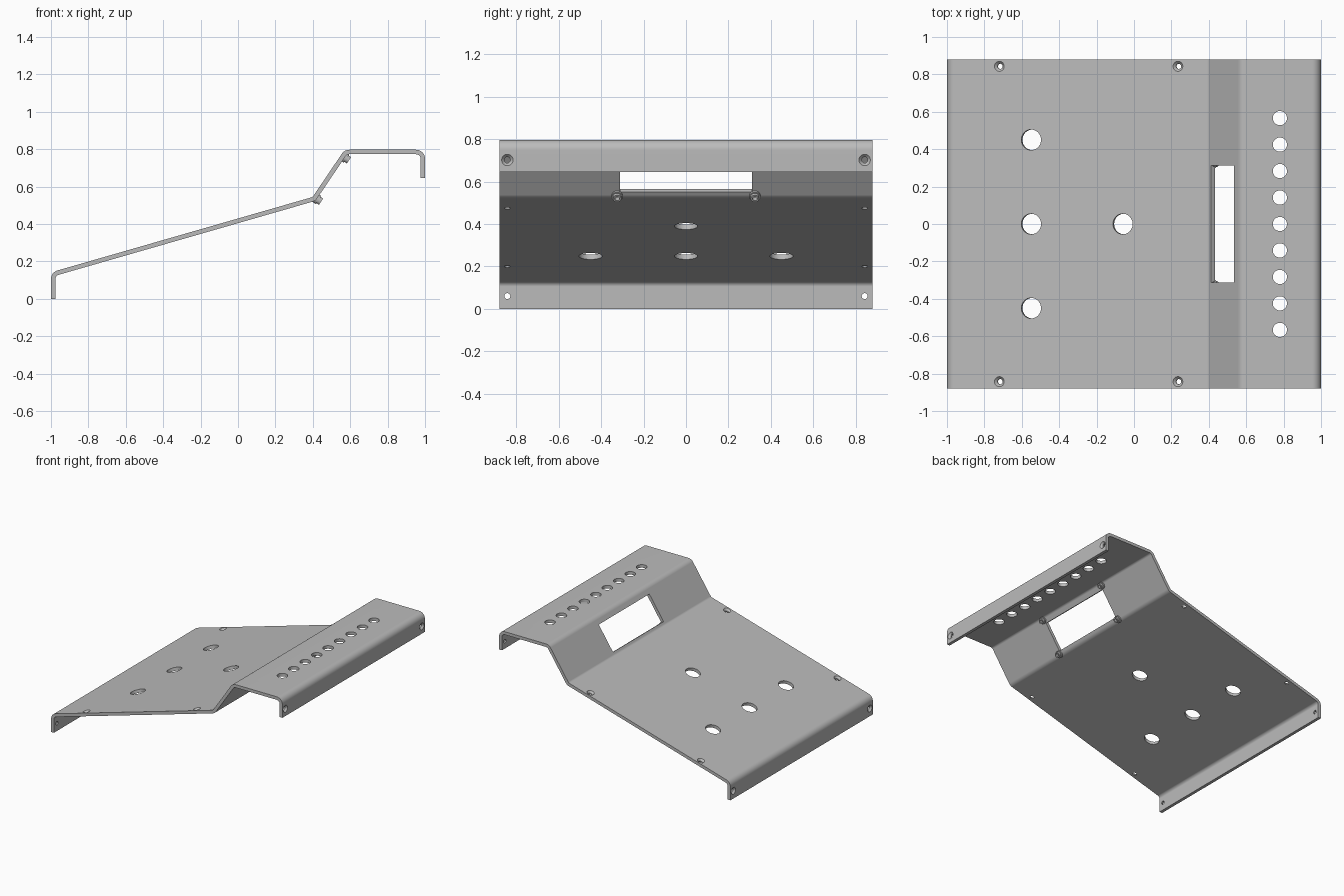
import bpy, bmesh, math
from mathutils import Vector, Matrix

cube = bpy.data.objects.get("Cube")
if cube:
    bpy.data.objects.remove(cube, do_unlink=True)

THICK, HALF_WIDTH, BEND = 0.024, 0.88, 0.036

metal = bpy.data.materials.new("grey_metal")
metal.use_nodes = True
GREY = (0.5, 0.5, 0.5, 1)
metal.diffuse_color = GREY
metal.node_tree.nodes["Principled BSDF"].inputs["Base Color"].default_value = GREY


def make_object(name, bm):
    bmesh.ops.recalc_face_normals(bm, faces=bm.faces)
    mesh = bpy.data.meshes.new(name)
    bm.to_mesh(mesh)
    bm.free()
    mesh.materials.append(metal)
    obj = bpy.data.objects.new(name, mesh)
    bpy.context.collection.objects.link(obj)
    return obj


def smooth(obj):
    bpy.ops.object.select_all(action='DESELECT')
    obj.select_set(True)
    bpy.context.view_layer.objects.active = obj
    bpy.ops.object.shade_smooth_by_angle(angle=math.radians(30))


def lathe(bm, origin, axis, profile, sides=32):
    """Closed turned solid: profile is (radius, height along axis) pairs."""
    rot = Vector(axis).to_track_quat('Z', 'Y')
    rings = []
    for r, h in profile:
        rings.append([bm.verts.new(Vector(origin) + rot @ Vector((
            r * math.cos(2 * math.pi * i / sides),
            r * math.sin(2 * math.pi * i / sides), h))) for i in range(sides)])
    for a, b in zip(rings, rings[1:]):
        for i in range(sides):
            j = (i + 1) % sides
            bm.faces.new((a[i], a[j], b[j], b[i]))
    bm.faces.new(rings[0][::-1])
    bm.faces.new(rings[-1])


# Sheet centre line, as (x, z) corners
corners = [Vector(c) for c in ((-0.988, 0), (-0.988, 0.1325), (0.4065, 0.534),
                               (0.576, 0.785), (0.988, 0.785), (0.988, 0.645))]


def left_normal(d):
    return Vector((-d.y, d.x))


# Round each bend and offset to both faces of the sheet
outer, inner = [], []


def add_point(p, n):
    outer.append(p + n * THICK / 2)
    inner.append(p - n * THICK / 2)


dirs = [(b - a).normalized() for a, b in zip(corners, corners[1:])]
add_point(corners[0], left_normal(dirs[0]))
for corner, d0, d1 in zip(corners[1:], dirs, dirs[1:]):
    turn = math.atan2(d0.x * d1.y - d0.y * d1.x, d0.dot(d1))
    side = math.copysign(1, turn)
    start = corner - d0 * BEND * math.tan(abs(turn) / 2)
    centre = start + left_normal(d0) * side * BEND
    steps = 8
    for k in range(steps + 1):
        n = Matrix.Rotation(turn * k / steps, 2) @ left_normal(d0)
        add_point(centre - n * side * BEND, n)
add_point(corners[-1], left_normal(dirs[-1]))

# Bent panel
bm = bmesh.new()
outline = outer + inner[::-1]
cap = bm.faces.new([bm.verts.new((p.x, -HALF_WIDTH, p.y)) for p in outline])
ext = bmesh.ops.extrude_face_region(bm, geom=[cap], use_keep_orig=True)
bmesh.ops.translate(bm, vec=(0, 2 * HALF_WIDTH, 0),
                    verts=[v for v in ext["geom"] if isinstance(v, bmesh.types.BMVert)])
panel = make_object("bent_panel", bm)

# Cutters for all openings
slope, riser = dirs[1], dirs[2]
slope_up = Vector((-slope.y, 0, slope.x))
riser_up = Vector((-riser.y, 0, riser.x))
riser_along = Vector((riser.x, 0, riser.y))


def on_slope(x, y):
    z = corners[1].y + (x - corners[1].x) * slope.y / slope.x
    return Vector((x, y, z + THICK / 2 / slope.x))


def through(r):
    return [(r, 0.05), (r, -0.08)]


COUNTERSINK = [(0.027, 0.03), (0.027, 0), (0.014, -0.014), (0.014, -0.06)]

bm = bmesh.new()
for x, y in ((-0.55, -0.45), (-0.55, 0), (-0.55, 0.45), (-0.06, 0)):
    lathe(bm, on_slope(x, y), slope_up, through(0.055))
for i in range(-4, 5):
    lathe(bm, (0.78, i * 0.1415, 0.797), (0, 0, 1), through(0.038))
for y in (-0.843, 0.843):
    for x in (-0.72, 0.235):
        lathe(bm, on_slope(x, y), slope_up, COUNTERSINK)
    lathe(bm, (-1, y, 0.06), (-1, 0, 0), COUNTERSINK)
    lathe(bm, (1, y, 0.702), (1, 0, 0), COUNTERSINK)

# Window cutter in the riser
sill = Vector((0.412, 0, 0.565))
frame = Matrix((riser_along, Vector((0, 1, 0)), riser_up)).transposed().to_4x4()
bmesh.ops.create_cube(bm, size=1, matrix=Matrix.Translation(sill + riser_along * 0.11)
                      @ frame @ Matrix.Diagonal((0.22, 0.625, 0.1, 1)))
cutter = make_object("opening_cutter", bm)
cutter.hide_render = True

cut = panel.modifiers.new("openings", 'BOOLEAN')
cut.operation = 'DIFFERENCE'
cut.solver = 'EXACT'
cut.object = cutter
bpy.ops.object.select_all(action='DESELECT')
panel.select_set(True)
bpy.context.view_layer.objects.active = panel
bpy.ops.object.modifier_apply(modifier=cut.name)
bpy.data.objects.remove(cutter, do_unlink=True)
smooth(panel)
weighted = panel.modifiers.new("flat_faces", 'WEIGHTED_NORMAL')
weighted.keep_sharp = True

# Threaded bosses under the window corners
for level, along in (("lower", -0.02), ("upper", 0.247)):
    for label, y in (("front", -0.325), ("back", 0.325)):
        bm = bmesh.new()
        base = sill + riser_along * along - riser_up * THICK + Vector((0, y, 0))
        lathe(bm, base, -riser_up, [(0.026, -0.01), (0.026, 0.012), (0.02, 0.012),
                                    (0.02, 0.028), (0.011, 0.028), (0.011, 0)], 24)
        smooth(make_object(f"{level}_{label}_boss", bm))
